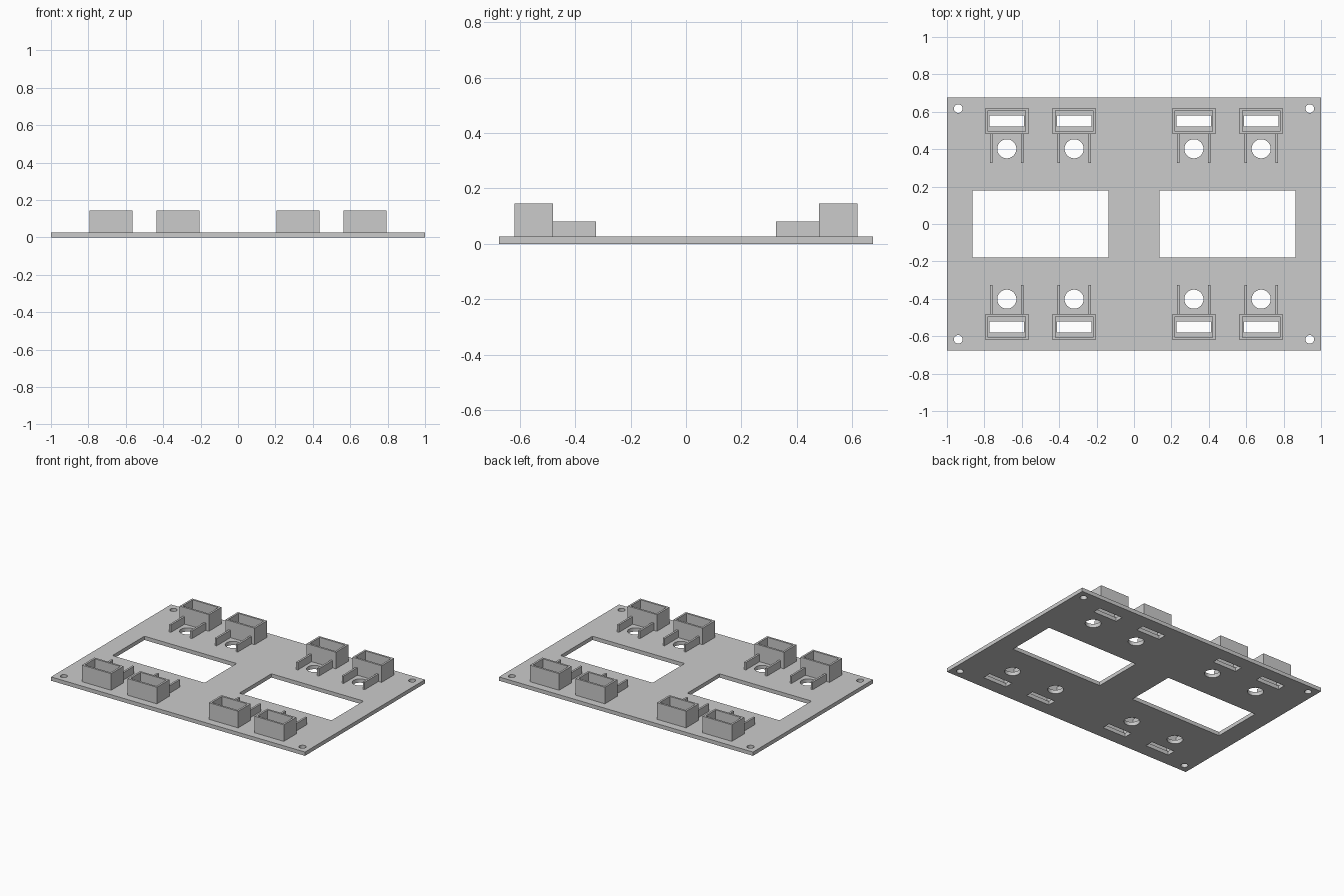
import bpy
import bmesh
from mathutils import Matrix, Vector

old = bpy.data.objects.get("Cube")
if old:
    bpy.data.objects.remove(old, do_unlink=True)

# One grey plastic for everything
grey = bpy.data.materials.new("grey_plastic")
grey.use_nodes = True
colour = (0.6, 0.6, 0.6, 1)
grey.diffuse_color = colour
grey.node_tree.nodes["Principled BSDF"].inputs["Base Color"].default_value = colour

PLATE_Y = 0.675
TOP = 0.027
SOCKET_TOP = 0.145
ARM_TOP = 0.08
COLUMNS = (-0.68, -0.32, 0.32, 0.68)
ROWS = (("front", -1), ("back", 1))


def add_box(bm, x0, x1, y0, y1, z0, z1):
    size = Vector((x1 - x0, abs(y1 - y0), z1 - z0))
    centre = Vector(((x0 + x1) / 2, (y0 + y1) / 2, (z0 + z1) / 2))
    bmesh.ops.create_cube(bm, size=1, matrix=Matrix.Translation(centre) @ Matrix.Diagonal(size).to_4x4())


def add_hole(bm, x, y, radius):
    bmesh.ops.create_cone(bm, cap_ends=True, segments=40, radius1=radius, radius2=radius,
                          depth=0.2, matrix=Matrix.Translation((x, y, 0)))


def make_object(name, bm):
    mesh = bpy.data.meshes.new(name)
    bm.to_mesh(mesh)
    bm.free()
    mesh.materials.append(grey)
    obj = bpy.data.objects.new(name, mesh)
    bpy.context.collection.objects.link(obj)
    return obj


def cut(obj, cutter_bm):
    """Subtract the cutter and keep the finished mesh."""
    cutter = make_object("cutter", cutter_bm)
    cutter.hide_render = True
    mod = obj.modifiers.new("openings", "BOOLEAN")
    mod.operation = "DIFFERENCE"
    mod.solver = "EXACT"
    mod.object = cutter
    graph = bpy.context.evaluated_depsgraph_get()
    result = bpy.data.meshes.new_from_object(obj.evaluated_get(graph))
    obj.modifiers.clear()
    obj.data = result
    bpy.data.objects.remove(cutter, do_unlink=True)


# Base plate with windows, corner holes, round holes and slots
bm = bmesh.new()
add_box(bm, -1, 1, -PLATE_Y, PLATE_Y, 0, TOP)
plate = make_object("base_plate", bm)

openings = bmesh.new()
for side in (-1, 1):
    add_box(openings, side * 0.5 - 0.363, side * 0.5 + 0.363, -0.18, 0.18, -0.1, 0.1)
    for _, s in ROWS:
        add_hole(openings, side * 0.94, s * 0.617, 0.023)
for x in COLUMNS:
    for _, s in ROWS:
        add_hole(openings, x, s * 0.402, 0.051)
        add_box(openings, x - 0.093, x + 0.093, s * 0.55 - 0.03, s * 0.55 + 0.03, -0.1, 0.1)
cut(plate, openings)

# Open sockets, each with a pair of guide arms pointing inward
for row, s in ROWS:
    for i, x in enumerate(COLUMNS, 1):
        bm = bmesh.new()
        y = s * 0.55
        add_box(bm, x - 0.115, x + 0.115, y - 0.07, y + 0.07, TOP, SOCKET_TOP)
        socket = make_object(f"{row}_socket_{i}", bm)
        cavity = bmesh.new()
        add_box(cavity, x - 0.101, x + 0.101, y - 0.056, y + 0.056, -0.1, 0.3)
        cut(socket, cavity)

        bm = bmesh.new()
        for side in (-1, 1):
            ax = x + side * 0.083
            add_box(bm, ax - 0.007, ax + 0.007, s * 0.325, s * 0.48, TOP, ARM_TOP)
        make_object(f"{row}_guide_arms_{i}", bm)
